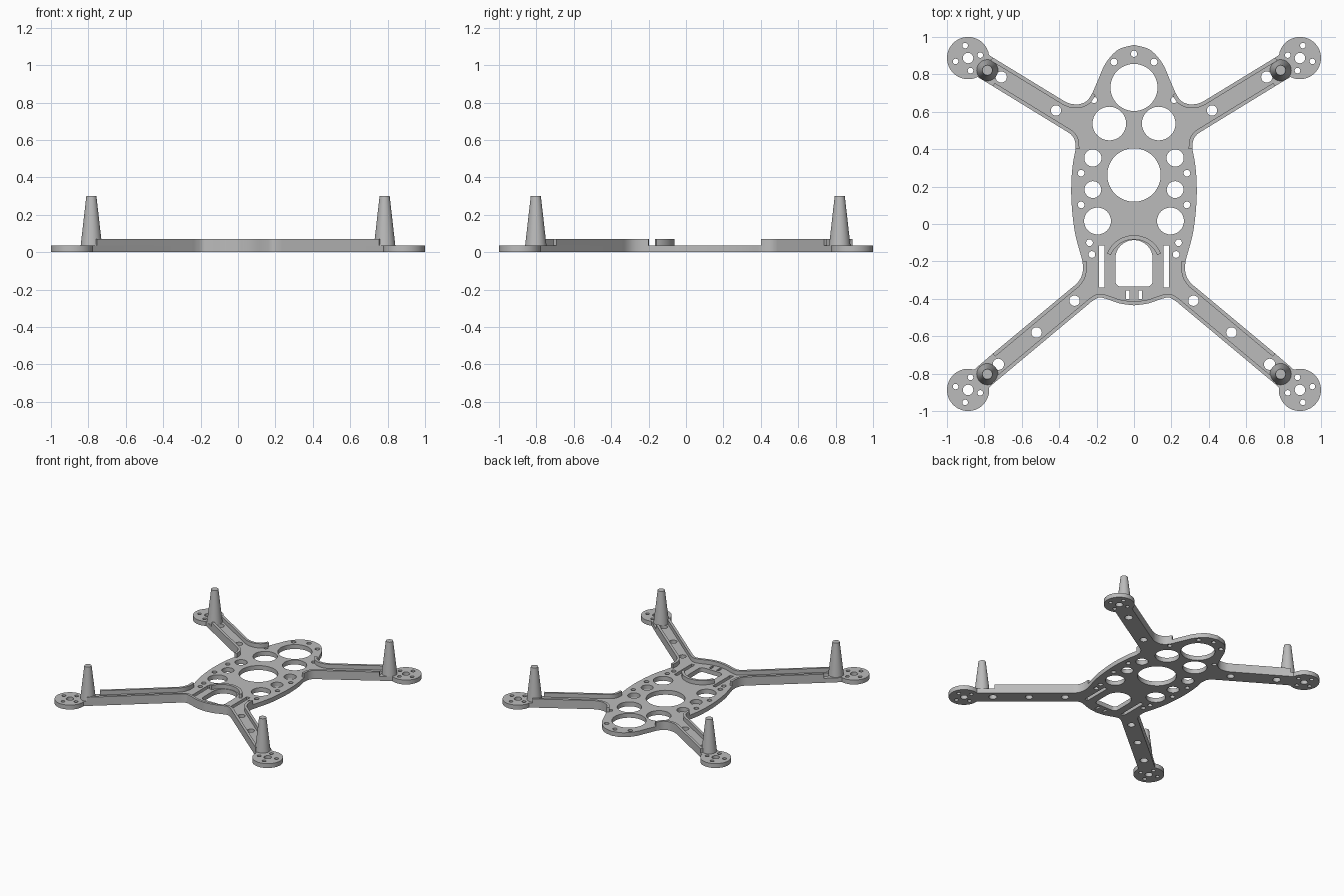
import bpy
import bmesh
from math import sin, cos, pi, radians
from mathutils import Vector

PLATE, RIM, POST = 0.036, 0.07, 0.3
MOTOR, PAD = 0.887, 0.113

cube = bpy.data.objects.get("Cube")
if cube:
    bpy.data.objects.remove(cube, do_unlink=True)

grey = bpy.data.materials.new("frame grey")
grey.use_nodes = True
colour = (0.5, 0.5, 0.5, 1)
grey.diffuse_color = colour
grey.node_tree.nodes["Principled BSDF"].inputs["Base Color"].default_value = colour


# ---- helpers ----
def arc(x, y, r, start=0, end=360, n=32):
    """Points on an arc; the end point is left out for a full circle."""
    full = end - start == 360
    steps = n if full else n - 1
    return [(x + r * cos(radians(start + (end - start) * i / steps)),
             y + r * sin(radians(start + (end - start) * i / steps))) for i in range(n)]


def smooth(points, n=5):
    """Soft curve through the given points."""
    p = [Vector(q) for q in points]
    p = [2 * p[0] - p[1]] + p + [2 * p[-1] - p[-2]]
    out = []
    for a, b, c, d in zip(p, p[1:], p[2:], p[3:]):
        for i in range(n):
            t = i / n
            v = b + (c - a) * t / 2 + (a - 2.5 * b + 2 * c - d / 2) * t ** 2
            v += (1.5 * (b - c) + (d - a) / 2) * t ** 3
            out.append(tuple(v))
    return out + [tuple(p[-2])]


def flip(points):
    return [(-x, y) for x, y in reversed(points)]


def box(x0, x1, y0, y1):
    return [(x0, y0), (x1, y0), (x1, y1), (x0, y1)]


def finish(name, mesh):
    obj = bpy.data.objects.new(name, mesh)
    bpy.context.collection.objects.link(obj)
    mesh.materials.append(grey)
    bpy.ops.object.select_all(action='DESELECT')
    obj.select_set(True)
    bpy.context.view_layer.objects.active = obj
    bpy.ops.object.shade_smooth_by_angle(angle=radians(35))
    return obj


def slab(name, loops, z0, z1):
    """Flat solid: first loop is the outline, the others are holes."""
    curve = bpy.data.curves.new(name, 'CURVE')
    curve.dimensions = '2D'
    curve.fill_mode = 'BOTH'
    curve.extrude = (z1 - z0) / 2
    for loop in loops:
        spline = curve.splines.new('POLY')
        spline.points.add(len(loop) - 1)
        spline.use_cyclic_u = True
        for point, (x, y) in zip(spline.points, loop):
            point.co = (x, y, 0, 1)
    temp = bpy.data.objects.new("temp", curve)
    bpy.context.collection.objects.link(temp)
    graph = bpy.context.evaluated_depsgraph_get()
    mesh = bpy.data.meshes.new_from_object(temp.evaluated_get(graph))
    bpy.data.objects.remove(temp, do_unlink=True)
    mesh.materials.clear()
    bm = bmesh.new()
    bm.from_mesh(mesh)
    bmesh.ops.translate(bm, verts=bm.verts, vec=(0, 0, (z0 + z1) / 2))
    bmesh.ops.remove_doubles(bm, verts=bm.verts, dist=0.0001)
    bmesh.ops.recalc_face_normals(bm, faces=bm.faces)
    bm.to_mesh(mesh)
    bm.free()
    return finish(name, mesh)


def strip(path, width):
    """Closed band lying on the left of a path."""
    p = [Vector(q) for q in path]
    inner = []
    for i, v in enumerate(p):
        d = (p[min(i + 1, len(p) - 1)] - p[max(i - 1, 0)]).normalized()
        inner.append((v.x - d.y * width, v.y + d.x * width))
    return list(path) + inner[::-1]


# ---- outline of the left half, from the front centre round to the back ----
chin = smooth([(0, -.435), (.075, -.425), (.14, -.403), (.185, -.393),
               (.22, -.41), (.25, -.434)]) + [(.755, -.856)]
front_pad = arc(MOTOR, -MOTOR, PAD, 173.4, 466.8)
front_bend = [(.755, -.693)] + smooth([(.34, -.347), (.305, -.317), (.283, -.285),
                                      (.273, -.245), (.275, -.2)])
side = smooth([(.275, -.2), (.315, -.05), (.333, .1), (.335, .22),
               (.327, .32), (.312, .4)])[1:-1]
back_bend = smooth([(.312, .4), (.316, .445), (.335, .477), (.365, .498)]) + [(.755, .737)]
back_pad = arc(MOTOR, MOTOR, PAD, 243.4, 531.8)
neck = [(.755, .89)] + smooth([(.37, .655), (.335, .642), (.29, .641),
                              (.25, .66), (.222, .7)])
nose = smooth([(.222, .7), (.188, .78), (.15, .862), (.085, .932), (0, .958)])[1:]

half = chin + front_pad + front_bend + side + back_bend + back_pad + neck + nose
outline = half + flip(half)[1:-1]

# ---- holes ----
holes = [arc(0, .73, .126, n=48), arc(0, .262, .143, n=48), arc(0, .91, .017, n=16)]
paired = [(.132, .537, .09), (.22, .353, .046), (.22, .184, .045), (.195, .016, .072),
          (.283, .272, .018), (.283, .102, .018), (.238, -.1, .018), (.225, -.163, .018),
          (.107, .866, .018), (.214, .663, .017),
          (.417, .607, .028), (.71, .786, .03),
          (.318, -.41, .028), (.521, -.58, .028), (.725, -.75, .03)]
# motor mount holes
for s in (1, -1):
    paired.append((MOTOR, s * MOTOR, .028))
    for dx, dy in ((.016, .067), (-.065, .016), (-.013, -.067), (.067, -.018)):
        paired.append((MOTOR + dx, s * (MOTOR + dy), .015))
for x, y, r in paired:
    for s in (1, -1):
        holes.append(arc(s * x, y, r, n=32 if r > .04 else 20))

# arched window and strap slots
window = (arc(.07, -.305, .03, -90, 0, 6) + arc(0, -.186, .1, 0, 180, 24)
          + arc(-.07, -.305, .03, 180, 270, 6))
holes.append(window)
for slot in (box(.159, .187, -.34, -.115), box(.025, .043, -.4, -.355)):
    holes += [slot, flip(slot)]

slab("base_plate", [outline] + holes, 0, PLATE)

# ---- raised rims ----
slab("front_rim", [strip(flip(chin)[:-1] + chin, .02)], PLATE, RIM)
for name, path in (("front_arm_rim", front_bend), ("back_arm_rim", back_bend),
                   ("neck_rim", neck)):
    band = strip(path, .02)
    slab(name + "_left", [band], PLATE, RIM)
    slab(name + "_right", [flip(band)], PLATE, RIM)
arch = arc(0, -.215, .155, 22, 158, 28)
slab("window_rim", [strip(arch, .022)], PLATE, RIM)

# ---- tapered posts ----
for end, y in (("front", -.803), ("back", .822)):
    for hand, s in (("left", 1), ("right", -1)):
        bm = bmesh.new()
        bmesh.ops.create_cone(bm, cap_ends=True, segments=32, radius1=.057,
                              radius2=.027, depth=POST - PLATE)
        bmesh.ops.translate(bm, verts=bm.verts, vec=(s * .784, y, (POST + PLATE) / 2))
        mesh = bpy.data.meshes.new("post")
        bm.to_mesh(mesh)
        bm.free()
        finish(f"{end}_{hand}_post", mesh)
